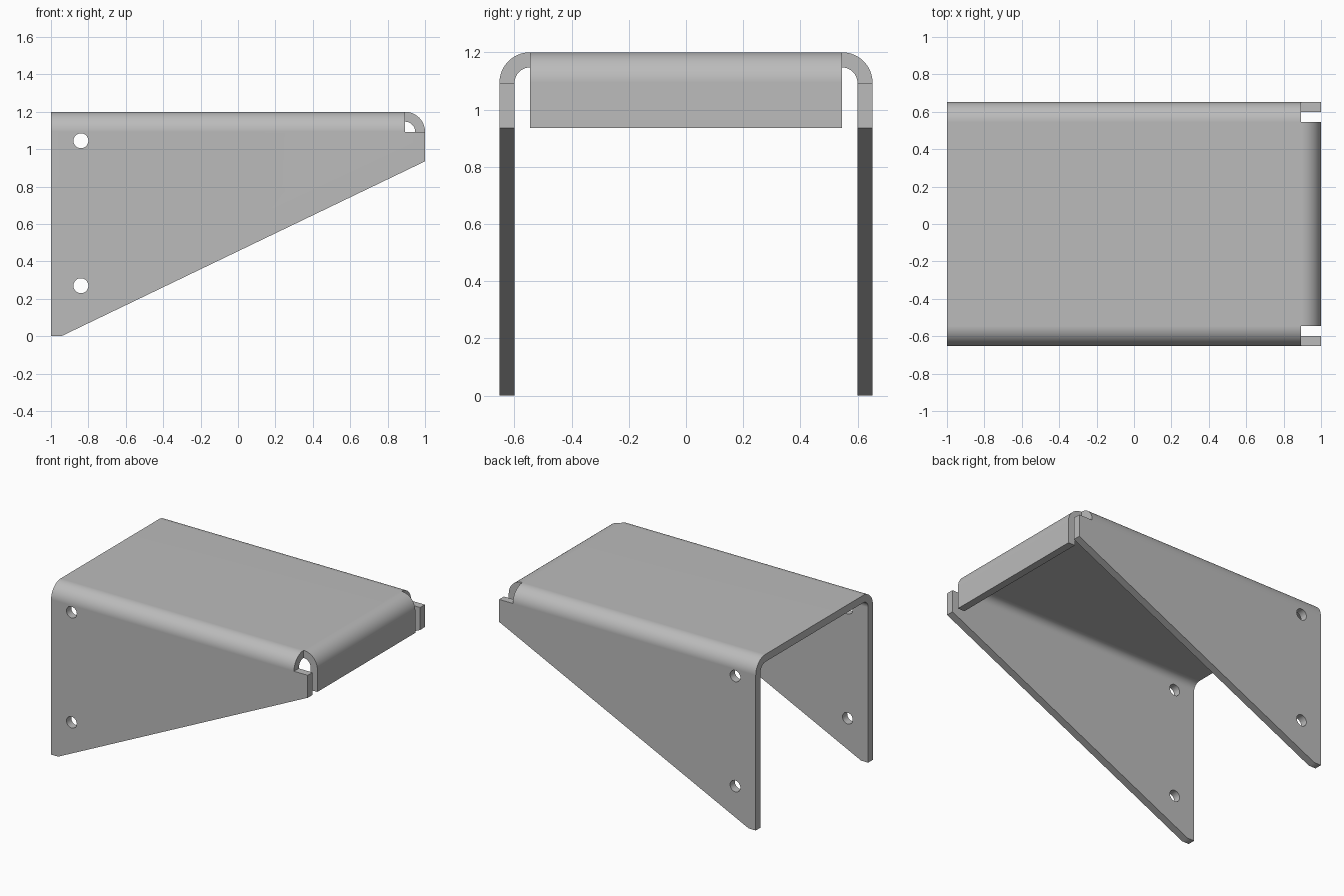
import bpy
import bmesh
from math import sin, cos, pi, radians
from mathutils import Vector

if "Cube" in bpy.data.objects:
    bpy.data.objects.remove(bpy.data.objects["Cube"], do_unlink=True)

THICK = 0.053          # sheet thickness
BEND = 0.107           # outer bend radius
HALF_WIDTH = 0.652
TOP = 1.2
BEND_Z = TOP - BEND    # where the flat walls begin
LIP_END = 0.935        # lower edge of the end lip
FLAT = HALF_WIDTH - BEND

steel = bpy.data.materials.new("grey_steel")
steel.use_nodes = True
grey = (0.5, 0.5, 0.5, 1)
steel.diffuse_color = grey
steel.node_tree.nodes["Principled BSDF"].inputs["Base Color"].default_value = grey


def arc(cx, cz, r, start, end, steps=14):
    angles = [radians(start + (end - start) * i / steps) for i in range(steps + 1)]
    return [(cx + r * cos(a), cz + r * sin(a)) for a in angles]


def prism(name, outline, axis, start, end):
    """Extrude a (horizontal, z) outline along the x or y axis."""
    place = (lambda h, z: (start, h, z)) if axis == "x" else (lambda h, z: (h, start, z))
    offset = (end - start, 0, 0) if axis == "x" else (0, end - start, 0)
    bm = bmesh.new()
    face = bm.faces.new([bm.verts.new(place(h, z)) for h, z in outline])
    extruded = bmesh.ops.extrude_face_region(bm, geom=[face], use_keep_orig=True)["geom"]
    moved = [v for v in extruded if isinstance(v, bmesh.types.BMVert)]
    bmesh.ops.translate(bm, verts=moved, vec=Vector(offset))
    bmesh.ops.recalc_face_normals(bm, faces=bm.faces)
    mesh = bpy.data.meshes.new(name)
    bm.to_mesh(mesh)
    bm.free()
    mesh.materials.append(steel)
    obj = bpy.data.objects.new(name, mesh)
    bpy.context.collection.objects.link(obj)
    return obj


# Folded channel: outer contour, then inner contour back
inner = BEND - THICK
wall_in = HALF_WIDTH - THICK
channel = ([(HALF_WIDTH, 0)] + arc(FLAT, BEND_Z, BEND, 0, 90)
           + arc(-FLAT, BEND_Z, BEND, 90, 180) + [(-HALF_WIDTH, 0), (-wall_in, 0)]
           + arc(-FLAT, BEND_Z, inner, 180, 90) + arc(FLAT, BEND_Z, inner, 90, 0)
           + [(wall_in, 0)])
bracket = prism("bracket", channel, "x", -1, 1)

# End lip with its bend
bend_x = 1 - BEND
lip_outline = (arc(bend_x, BEND_Z, BEND, 90, 0) + [(1, LIP_END), (1 - THICK, LIP_END)]
               + arc(bend_x, BEND_Z, inner, 0, 90))
lip = prism("end_lip", lip_outline, "y", -FLAT, FLAT)

# Cutters: sloped lower edge, corner reliefs, bolt holes
slope = (LIP_END - 0) / (1 + 0.945)
cutters = [
    prism("slope_cutter", [(-0.945 - 0.2, -0.2 * slope), (1.2, LIP_END + 0.2 * slope),
                           (1.2, -0.5), (-1.145, -0.5)], "y", -1, 1),
    prism("relief_cutter", [(bend_x, BEND_Z), (1.2, BEND_Z), (1.2, 1.5), (bend_x, 1.5)],
          "y", -1, 1),
]
for hole_z in (0.27, 1.045):
    cutters.append(prism("hole_cutter", arc(-0.84, hole_z, 0.04, 0, 348.75, 31), "y", -1, 1))

for helper, operation in [(c, "DIFFERENCE") for c in cutters] + [(lip, "UNION")]:
    helper.hide_render = True
    mod = bracket.modifiers.new(helper.name, "BOOLEAN")
    mod.object = helper
    mod.operation = operation
    mod.solver = "EXACT"

# Bake the cuts and remove the helpers
bpy.context.view_layer.update()
graph = bpy.context.evaluated_depsgraph_get()
baked = bpy.data.meshes.new_from_object(bracket.evaluated_get(graph))
bracket.modifiers.clear()
bracket.data = baked
baked.materials.clear()
baked.materials.append(steel)
for helper in cutters + [lip]:
    bpy.data.objects.remove(helper, do_unlink=True)

# Smooth bends with crisp edges
bpy.ops.object.select_all(action="DESELECT")
bracket.select_set(True)
bpy.context.view_layer.objects.active = bracket
bpy.ops.object.shade_smooth_by_angle(angle=pi / 6)
weighted = bracket.modifiers.new("flat_weighting", "WEIGHTED_NORMAL")
weighted.keep_sharp = True
